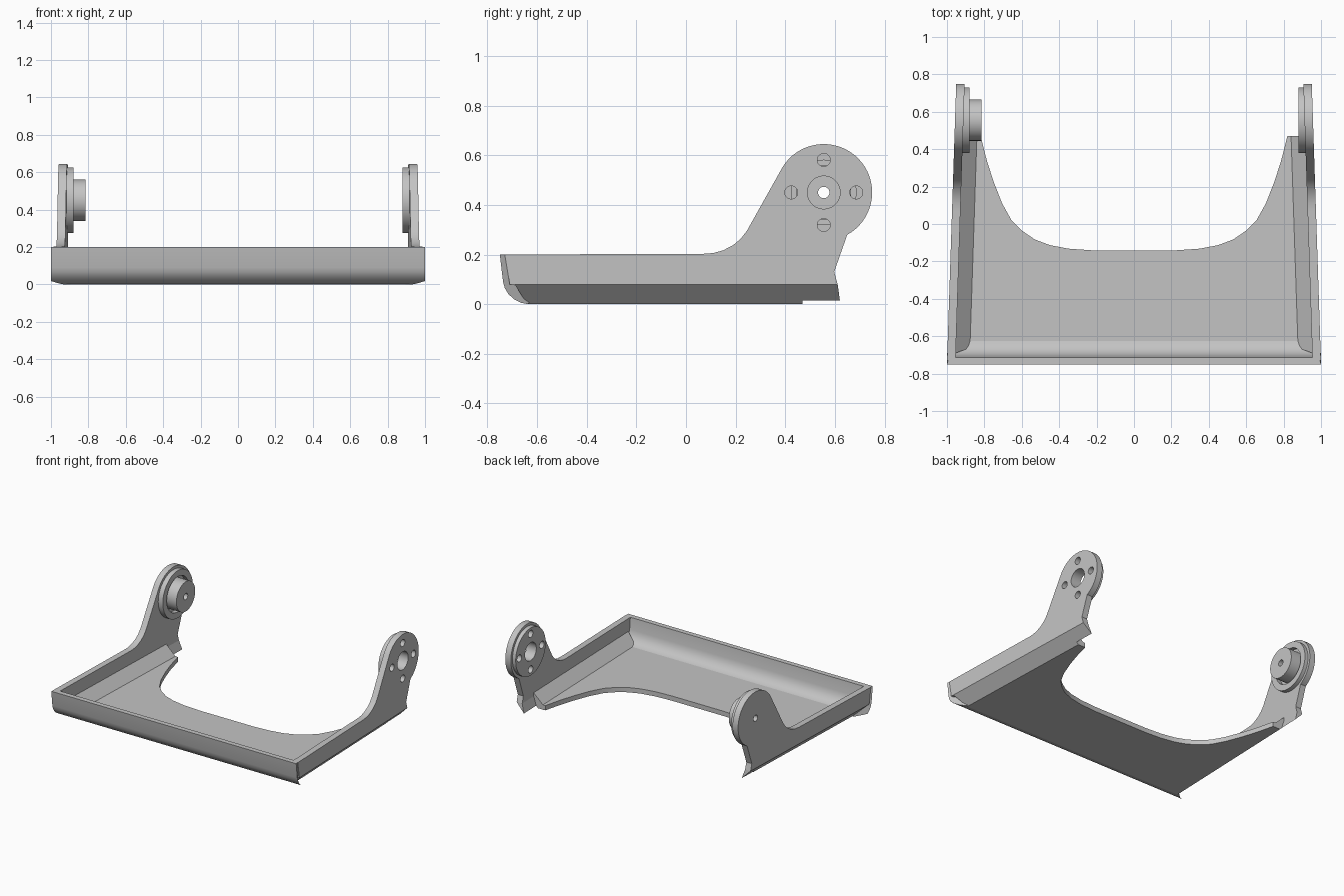
import bpy, bmesh, math
from mathutils import Matrix

if "Cube" in bpy.data.objects:
    bpy.data.objects.remove(bpy.data.objects["Cube"])

gray = bpy.data.materials.new("satin gray")
gray.diffuse_color = (0.55, 0.55, 0.55, 1)
gray.use_nodes = True
gray.node_tree.nodes["Principled BSDF"].inputs["Base Color"].default_value = gray.diffuse_color
HUB_Y, HUB_Z = 0.555, 0.45


def finish(name, bm):
    """Turn a bmesh into a gray object."""
    bmesh.ops.recalc_face_normals(bm, faces=bm.faces)
    me = bpy.data.meshes.new(name)
    bm.to_mesh(me)
    bm.free()
    me.materials.append(gray)
    ob = bpy.data.objects.new(name, me)
    bpy.context.collection.objects.link(ob)
    return ob


def loft(name, ring_a, ring_b):
    """Closed solid between two loops with equal point counts."""
    bm = bmesh.new()
    a = [bm.verts.new(p) for p in ring_a]
    b = [bm.verts.new(p) for p in ring_b]
    n = len(a)
    for i in range(n):
        j = (i + 1) % n
        bm.faces.new((a[i], a[j], b[j], b[i]))
    bm.faces.new(a)
    bm.faces.new(b)
    return finish(name, bm)


def disc(name, x0, x1, r, y=HUB_Y, z=HUB_Z):
    """Cylinder along x."""
    bm = bmesh.new()
    m = Matrix.Translation(((x0 + x1) / 2, y, z)) @ Matrix.Rotation(math.pi / 2, 4, 'Y')
    bmesh.ops.create_cone(bm, cap_ends=True, segments=48, radius1=r, radius2=r,
                          depth=abs(x1 - x0), matrix=m)
    return finish(name, bm)


def cut(ob, x0, x1, r, y=HUB_Y, z=HUB_Z):
    """Bore a round hole along x."""
    cutter = disc("hole_cutter", x0, x1, r, y, z)
    cutter.hide_render = True
    mod = ob.modifiers.new("hole", 'BOOLEAN')
    mod.operation = 'DIFFERENCE'
    mod.solver = 'EXACT'
    mod.object = cutter
    bpy.context.view_layer.objects.active = ob
    bpy.ops.object.modifier_apply(modifier=mod.name)
    bpy.data.objects.remove(cutter)


def xo(y):
    """Outer face of the side walls, narrowing to the back."""
    return 1 - 0.033 * (y + 0.75)


# Front panel: curved profile (y, z, half width)
front = [(-0.75, 0.2, 1), (-0.737, 0.09, 1), (-0.73, 0.065, 1), (-0.715, 0.04, 1),
         (-0.69, 0.018, 1), (-0.665, 0.006, 0.96), (-0.635, 0, 0.93),
         (-0.625, 0.035, 0.9), (-0.65, 0.042, 0.93), (-0.675, 0.058, 0.95),
         (-0.695, 0.085, 0.97), (-0.705, 0.115, 0.99), (-0.713, 0.2, 0.99)]
loft("front_panel", [(-w, y, z) for y, z, w in front], [(w, y, z) for y, z, w in front])

# Floor with the curved cutout at the back
curve = [(0.82, 0.47), (0.787, 0.34), (0.752, 0.23), (0.705, 0.11), (0.655, 0.02),
         (0.6, -0.035), (0.53, -0.083), (0.45, -0.113), (0.35, -0.132), (0.22, -0.141)]
floor = [(-xo(-0.64) + 0.1, -0.64), (xo(-0.64) - 0.1, -0.64), (xo(0.47) - 0.1, 0.47)]
floor += curve + [(-x, y) for x, y in reversed(curve)] + [(-xo(0.47) + 0.1, 0.47)]
loft("floor", [(x, y, 0) for x, y in floor], [(x, y, 0.035) for x, y in floor])

# Side wall outline (y, z) with the round ear
side = [(-0.71, 0.08), (-0.73, 0.2), (0.07, 0.203), (0.11, 0.206), (0.15, 0.217),
        (0.19, 0.238), (0.22, 0.263), (0.245, 0.295)]
for i in range(37):
    a = math.radians(148 - 209 * i / 36)
    side.append((HUB_Y + 0.195 * math.cos(a), HUB_Z + 0.195 * math.sin(a)))
side += [(0.597, 0.13), (0.611, 0.08)]

# Sloped rail section (inset from the outer face, z)
rail = [(0, 0.08), (0.08, 0), (0.1, 0), (0.12, 0.035), (0.045, 0.105), (0.02, 0.105)]

walls = {}
for s, label in ((-1, "left"), (1, "right")):
    walls[s] = loft(label + "_side_wall",
                    [(s * xo(y), y, z) for y, z in side],
                    [(s * (xo(y) - 0.045), y, z) for y, z in side])
    starts = [-0.69 + 0.05 * max(0, 1 - z / 0.08) for d, z in rail]
    loft(label + "_rail",
         [(s * (xo(y) - d), y, z) for y, (d, z) in zip(starts, rail)],
         [(s * (xo(0.47) - d), 0.47, z) for d, z in rail])
    # Pointed wall foot behind the rail
    foot = [(0, 0.08, 0.611), (0.065, 0.015, 0.62), (0.045, 0.08, 0.611)]
    loft(label + "_wall_foot",
         [(s * (xo(0.46) - d), 0.46, z) for d, z, y in foot],
         [(s * (xo(y) - d), y, z) for d, z, y in foot])

# Left hub: raised ring, boss and a small through hole
ring = disc("left_hub_ring", -0.925, -0.88, 0.175)
cut(ring, -1.1, -0.7, 0.13)
boss = disc("left_boss", -0.925, -0.815, 0.11)
for ob in (boss, walls[-1]):
    cut(ob, -1.1, -0.7, 0.023)

# Right hub: raised disc with a centre bore and four screw holes
hub = disc("right_hub_disc", 0.88, 0.925, 0.175)
for ob in (hub, walls[1]):
    cut(ob, 0.7, 1.1, 0.066)
    for k in range(4):
        a = k * math.pi / 2
        cut(ob, 0.7, 1.1, 0.026, HUB_Y + 0.131 * math.cos(a), HUB_Z + 0.131 * math.sin(a))

# Smooth rounded surfaces, keep sharp edges
for ob in bpy.context.scene.objects:
    bpy.ops.object.select_all(action='DESELECT')
    ob.select_set(True)
    bpy.context.view_layer.objects.active = ob
    bpy.ops.object.shade_smooth_by_angle(angle=math.radians(30))
